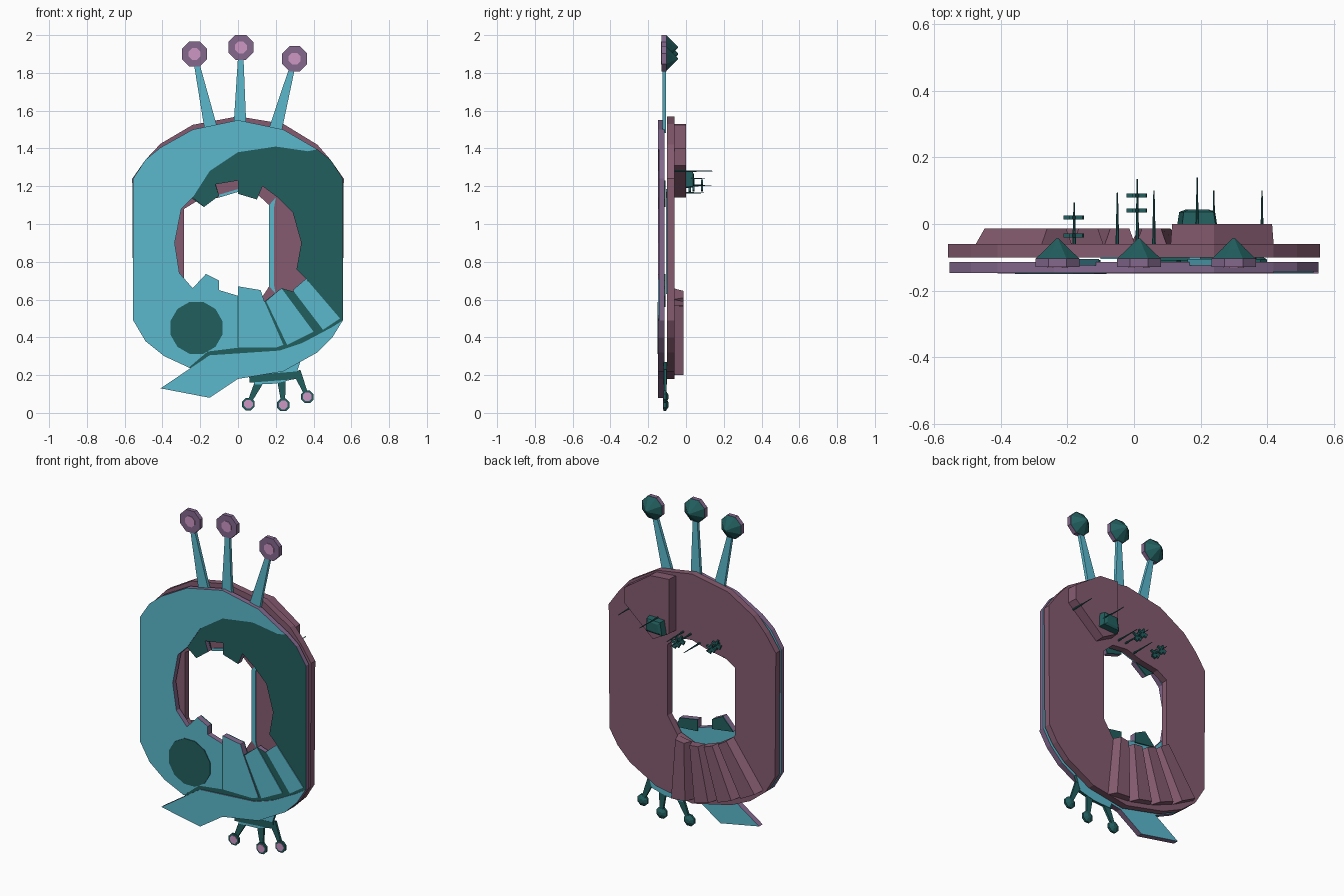
import bpy, bmesh, math
from mathutils import Vector
from mathutils.geometry import tessellate_polygon

cube = bpy.data.objects.get("Cube")
if cube:
    bpy.data.objects.remove(cube)


def material(name, r, g, b):
    m = bpy.data.materials.new(name)
    m.use_nodes = True
    m.diffuse_color = (r, g, b, 1)
    m.node_tree.nodes["Principled BSDF"].inputs["Base Color"].default_value = (r, g, b, 1)
    return m


CYAN = material("cyan", .105, .48, .61)
TEAL = material("dark teal", .016, .112, .112)
MAUVE = material("mauve", .235, .105, .16)
PURPLE = material("purple", .23, .14, .27)
PINK = material("pink", .61, .305, .546)


def finish(name, bm, front, side=None, back=None):
    """Colour faces by direction and link the object."""
    bmesh.ops.recalc_face_normals(bm, faces=bm.faces)
    for f in bm.faces:
        f.material_index = 0 if f.normal.y < -.8 else 2 if f.normal.y > .8 else 1
    mesh = bpy.data.meshes.new(name)
    bm.to_mesh(mesh)
    bm.free()
    for m in (front, side or front, back or front):
        mesh.materials.append(m)
    obj = bpy.data.objects.new(name, mesh)
    bpy.context.collection.objects.link(obj)
    return obj


def plate(name, loops, y0, y1, *mats):
    """Flat slab from an outline and optional holes, given in x and z."""
    bm = bmesh.new()
    flat = [p for loop in loops for p in loop]
    a = [bm.verts.new((x, y0, z)) for x, z in flat]
    b = [bm.verts.new((x, y1, z)) for x, z in flat]
    for tri in tessellate_polygon([[Vector((x, z, 0)) for x, z in l] for l in loops]):
        bm.faces.new([a[i] for i in tri])
        bm.faces.new([b[i] for i in tri])
    start = 0
    for loop in loops:
        n = len(loop)
        for i in range(n):
            j, k = start + i, start + (i + 1) % n
            bm.faces.new((a[j], a[k], b[k], b[j]))
        start += n
    return finish(name, bm, *mats)


def loft(name, rings, *mats):
    """Join equal rings of 3D points and cap both ends."""
    bm = bmesh.new()
    vs = [[bm.verts.new(p) for p in ring] for ring in rings]
    n = len(vs[0])
    for a, b in zip(vs, vs[1:]):
        for i in range(n):
            bm.faces.new((a[i], a[(i + 1) % n], b[(i + 1) % n], b[i]))
    bm.faces.new(vs[0])
    bm.faces.new(vs[-1])
    return finish(name, bm, *mats)


def disc(x, z, r, n=8):
    return [(x + r * math.cos(math.tau * (i + .5) / n), z + r * math.sin(math.tau * (i + .5) / n)) for i in range(n)]


def ring3(x, y, z, r):
    return [(px, y, pz) for px, pz in disc(x, z, r)]


def bar(p, q, w0, w1):
    """Tapered strip outline between two points."""
    d = (Vector(q) - Vector(p)).normalized()
    s = Vector((-d.y, d.x))
    ends = ((p, w0), (p, -w0), (q, -w1), (q, w1))
    return [tuple(Vector(c) + s * w) for c, w in ends]


# Shared outlines
top_arc = [(-.555, 1.24), (-.49, 1.34), (-.41, 1.405), (-.24, 1.5), (0, 1.55),
           (.24, 1.5), (.42, 1.395), (.49, 1.34), (.555, 1.24)]
right_bottom = [(.555, .49), (.5, .4), (.42, .32), (.24, .22), (0, .18)]
left_bottom = [(-.26, .24), (-.39, .3), (-.49, .38), (-.555, .49)]
upper_mouth = [(-.335, .9), (-.3, 1.08), (-.24, 1.14), (-.18, 1.09), (-.1, 1.15),
               (-.12, 1.21), (0, 1.23), (0, 1.16), (.1, 1.13), (.13, 1.2),
               (.21, 1.14), (.29, 1.06), (.335, .9), (.31, .76)]
lower_mouth = [(.12, .65), (0, .67), (0, .62), (-.1, .65), (-.1, .7),
               (-.17, .735), (-.24, .66), (-.31, .74)]

# Front body: dark slab with cyan panels on top
plate("front_body", [top_arc + right_bottom + left_bottom,
                     upper_mouth + [(.37, .7), (.3, .64), (.23, .66), (.14, .59)] + lower_mouth],
      -.143, -.115, TEAL, PURPLE, CYAN)
plate("front_panel", [top_arc[:7] + [(.37, 1.385), (.2, 1.41), (0, 1.38), (-.15, 1.28), (-.24, 1.14), (-.3, 1.08),
      (-.335, .9)] + lower_mouth[::-1] + [(.14, .59), (.24, .36), (.2, .345), (0, .345), (-.16, .325)] + left_bottom],
      -.147, -.142, CYAN, PURPLE)
plate("jaw_segment_inner", [[(.15, .59), (.23, .66), (.4, .43), (.26, .36)]], -.147, -.142, CYAN)
plate("jaw_segment_outer", [[(.29, .65), (.36, .71), (.54, .5), (.45, .44)]], -.147, -.142, CYAN)
plate("jaw_seam", [bar((0, .345), (0, .62), .003, .003)], -.148, -.146, TEAL)
plate("cheek_spot", [disc(-.22, .45, .142, 12)], -.151, -.146, TEAL)
plate("tail", [[(-.41, .13), (-.15, .08)] + right_bottom[::-1] +
               [(.5, .455), (.34, .37), (.22, .33), (0, .315), (-.15, .305)]],
      -.149, -.115, CYAN, PURPLE, CYAN)

# Dark backs of the teeth
teeth = [[(-.25, 1.14), (-.18, 1.09), (-.1, 1.15), (-.12, 1.22)],
         [(0, 1.23), (0, 1.16), (.1, 1.13), (.13, 1.2)],
         [(0, .6), (0, .67), (.12, .65), (.14, .59)],
         [(-.24, .66), (-.17, .735), (-.1, .7), (-.1, .64)],
         [(.23, .66), (.14, .59), (.2, .56), (.28, .62)]]
for i, t in enumerate(teeth):
    plate(f"tooth_back_{i + 1}", [t], -.116, -.108, TEAL)

# Back ring
back_hole = [(-.285, .67), (-.285, 1.08), (-.22, 1.12), (-.1, 1.14), (0, 1.17), (.1, 1.16), (.165, 1.1),
             (.165, .67), (.1, .57), (0, .53), (-.1, .53), (-.2, .57)]
back_top = [(-.56, 1.24), (-.49, 1.34), (-.41, 1.425), (-.24, 1.525), (0, 1.57),
            (.24, 1.53), (.42, 1.42), (.49, 1.34), (.56, 1.24)]
plate("back_ring", [back_top + right_bottom + left_bottom, back_hole], -.1, -.06, MAUVE)
plate("inner_lip", [[(.165, .67), (.165, 1.1), (.2, 1.14), (.19, 1.08), (.19, .68), (.2, .63)]],
      -.106, -.099, CYAN)
plate("inner_lip_top", [[(-.1, 1.14), (0, 1.17), (0, 1.185), (-.1, 1.155)]], -.106, -.099, CYAN)

# Raised block on the upper back
block = [(.11, 1.2), (.11, 1.53), (.24, 1.52), (.42, 1.4), (.42, 1.31), (.22, 1.14)]
loft("upper_back_block", [[(x, -.062, z) for x, z in block],
                          [(.265 + (x - .265) * .97, 0, z) for x, z in block]], MAUVE)


# Fan of ribs on the lower back
def fan(t, inner):
    if inner:
        return Vector((.1 - .38 * t, .57 + .09 * t - .2 * t * (1 - t)))
    return Vector((.14 - .62 * t, .2 + .19 * t * t))


RIBS = 4
for i in range(RIBS):
    rings = []
    for y, pad in ((-.062, .02), (-.013, .2)):
        t0, t1 = (i + pad) / RIBS, (i + 1 - pad) / RIBS
        quad = (fan(t0, True), fan(t1, True), fan(t1, False), fan(t0, False))
        rings.append([(p.x, y, p.y) for p in quad])
    loft(f"lower_rib_{i + 1}", rings, MAUVE)

# Eye stalks with domed backs
for i, (bx, ex, ez) in enumerate(((-.14, -.23, 1.9), (.01, .015, 1.935), (.195, .3, 1.875))):
    x1, z1 = bx + (ex - bx) * .86, 1.49 + (ez - 1.49) * .86
    plate(f"eye_stalk_{i + 1}", [bar((bx, 1.49), (x1, z1), .035, .015)], -.125, -.106, CYAN)
    plate(f"eye_rim_{i + 1}", [disc(ex, ez, .072)], -.13, -.104, PURPLE)
    plate(f"eye_pupil_{i + 1}", [disc(ex, ez, .034)], -.133, -.129, PINK)
    loft(f"eye_dome_{i + 1}", [ring3(ex, -.105, ez, .072), ring3(ex, -.075, ez, .038),
                               ring3(ex, -.043, ez, .004)], TEAL)

# Small feet below
plate("foot_pod", [[(.05, .23), (.09, .15), (.2, .155), (.3, .18), (.33, .27)]], -.118, -.1, CYAN, TEAL, CYAN)
plate("foot_pod_edge", [bar((.06, .18), (.32, .2), .02, .02)], -.119, -.117, TEAL)
for i, (bx, bz, fx, fz) in enumerate(((.11, .16, .055, .046), (.23, .17, .24, .042), (.31, .22, .367, .085))):
    plate(f"foot_leg_{i + 1}", [bar((bx, bz), (fx, fz), .022, .009)], -.116, -.102, TEAL)
    loft(f"foot_{i + 1}", [ring3(fx, -.12, fz, .036), ring3(fx, -.107, fz, .036),
                           ring3(fx, -.093, fz, .012)], TEAL)
    plate(f"foot_tip_{i + 1}", [disc(fx, fz, .025)], -.123, -.119, PINK)

# Whiskers on the back
for i, (x, z, y) in enumerate(((-.05, 1.165, .095), (.06, 1.205, .1), (.01, 1.205, .135),
                               (.24, 1.24, .1), (.385, 1.28, .1), (-.18, 1.2, .065), (.19, 1.28, .14))):
    loft(f"whisker_{i + 1}", [ring3(x, -.062, z, .006), ring3(x, y, z, .002)], TEAL)

# Knob and crossed barbs
loft("back_knob", [[(x * s + .19, y, z * s + 1.235) for x, z in
                    ((-.06, -.045), (.06, -.04), (.055, .045), (-.045, .04))]
                   for y, s in ((-.002, 1), (.036, .9), (.043, .6))], TEAL)
for x, z, ys in ((-.18, 1.2, (-.035, .02)), (.01, 1.205, (.04, .085))):
    for y in ys:
        for a in (.4, 1.9):
            d = (.03 * math.cos(a), .03 * math.sin(a))
            plate("barb", [bar((x - d[0], z - d[1]), (x + d[0], z + d[1]), .012, .005)], y - .006, y + .006, TEAL)
